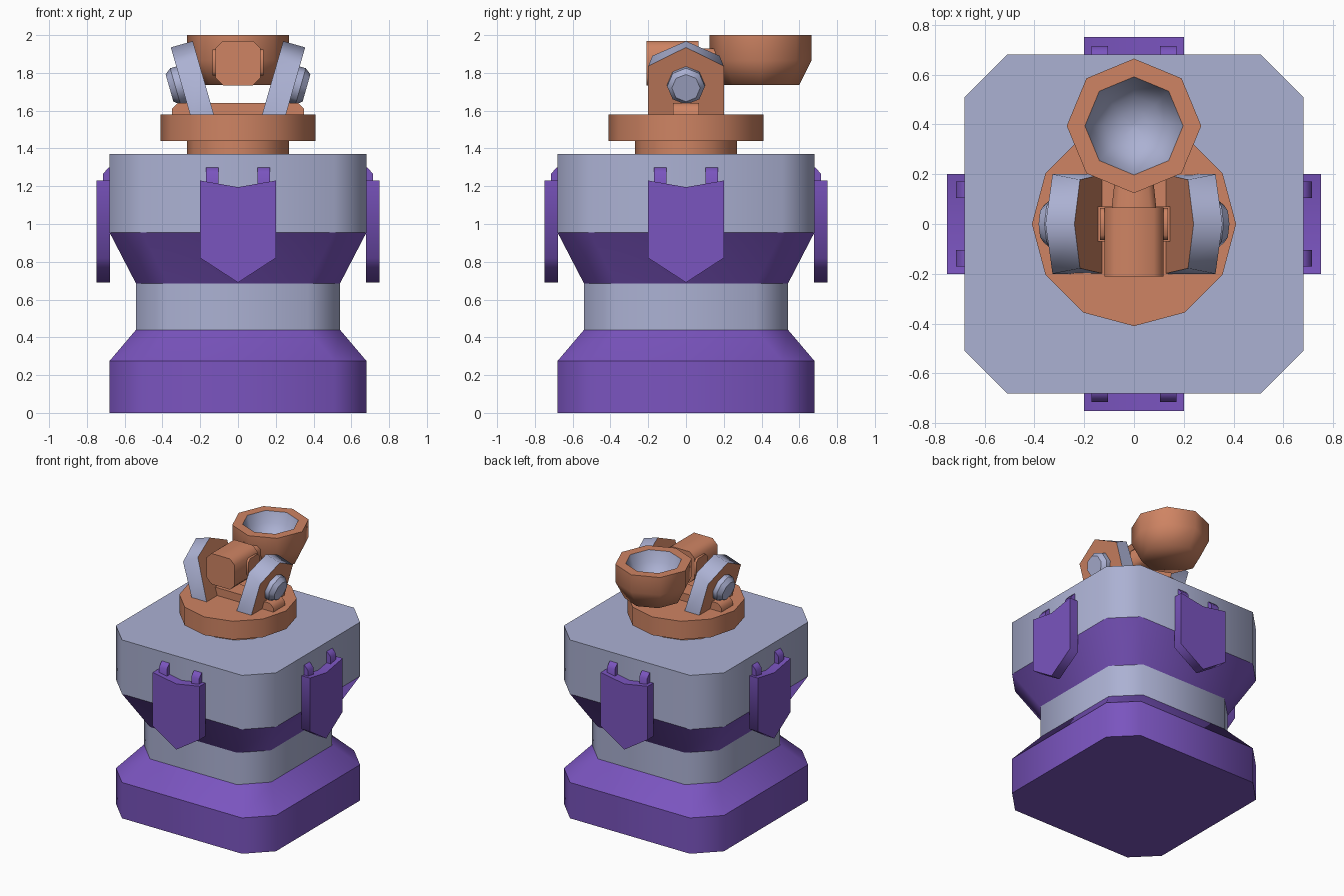
import bpy, bmesh
from math import sin, cos, pi, radians
from mathutils import Matrix, Vector

cube = bpy.data.objects.get("Cube")
if cube:
    bpy.data.objects.remove(cube, do_unlink=True)


def material(name, rgb):
    m = bpy.data.materials.new(name)
    m.use_nodes = True
    m.diffuse_color = (*rgb, 1)
    bsdf = next(n for n in m.node_tree.nodes if n.type == 'BSDF_PRINCIPLED')
    bsdf.inputs["Base Color"].default_value = (*rgb, 1)
    return m


GREY, PURPLE, COPPER = 0, 1, 2
MATS = [material("pale blue grey", (0.41, 0.44, 0.65)),
        material("purple", (0.195, 0.089, 0.52)),
        material("copper", (0.62, 0.23, 0.125))]


def loft(name, rings, bands, caps, hard_rings=False, matrix=Matrix()):
    """Skin a stack of equal-length rings; bands and caps give the colours."""
    bm = bmesh.new()
    loops = [[bm.verts.new(p) for p in ring] for ring in rings]
    n = len(rings[0])
    for a, b, colour in zip(loops, loops[1:], bands):
        for i in range(n):
            j = (i + 1) % n
            bm.faces.new((a[i], a[j], b[j], b[i])).material_index = colour
    for ring, colour in zip((loops[0], loops[-1]), caps):
        bm.faces.new(ring).material_index = colour
    bmesh.ops.recalc_face_normals(bm, faces=bm.faces)
    for f in bm.faces:
        f.smooth = True
    for e in bm.edges:
        e.smooth = e.calc_face_angle(0) < radians(70)
    if hard_rings:
        for ring in loops:
            for i in range(n):
                bm.edges.get((ring[i - 1], ring[i])).smooth = False
    bm.transform(matrix)
    mesh = bpy.data.meshes.new(name)
    bm.to_mesh(mesh)
    bm.free()
    for m in MATS:
        mesh.materials.append(m)
    obj = bpy.data.objects.new(name, mesh)
    bpy.context.collection.objects.link(obj)
    return obj


def chamfered(a, b, c):
    """Rectangle outline with half sizes a, b and corners cut by c."""
    quarter = [(a, b - c), (a - c, b)]
    half = quarter + [(-x, y) for x, y in reversed(quarter)]
    return half + [(-x, -y) for x, y in half]


def circle(sides, r):
    return [(r * cos(2 * pi * i / sides), r * sin(2 * pi * i / sides)) for i in range(sides)]


def at_z(outline, z):
    return [(x, y, z) for x, y in outline]


def at_y(outline, y, z0=0):
    return [(x, y, z + z0) for x, z in outline]


def at_x(outline, x, z0=0):
    return [(x, y, z + z0) for y, z in outline]


def turn(angle):
    return Matrix.Rotation(angle, 4, 'Z')


# Body: chamfered square tower with a narrow waist
profile = [(0.68, 0), (0.68, 0.275), (0.54, 0.44), (0.54, 0.685), (0.68, 0.955), (0.68, 1.37)]
loft("tower_body", [at_z(chamfered(r, r, 0.17), z) for r, z in profile],
     [PURPLE, PURPLE, GREY, PURPLE, GREY], (PURPLE, GREY), True)

# Shield plates with two clips on each side
shield = [(-0.2, 1.23), (0, 1.195), (0.2, 1.23), (0.2, 0.82), (0, 0.69), (-0.2, 0.82)]
clip = [(-0.66, 1.18), (-0.715, 1.18), (-0.715, 1.265), (-0.685, 1.3), (-0.66, 1.3)]
for side, k in (("front", 0), ("left", 1), ("back", 2), ("right", 3)):
    m = turn(k * pi / 2)
    loft(side + "_shield", [at_y(shield, y) for y in (-0.75, -0.678)],
         [PURPLE], (PURPLE, PURPLE), matrix=m)
    for label, x in (("a", -0.137), ("b", 0.137)):
        loft(f"{side}_shield_clip_{label}", [at_x(clip, x + d) for d in (-0.033, 0.033)],
             [PURPLE], (PURPLE, PURPLE), matrix=m)

# Turntable
for name, r, z0, z1 in (("turntable_neck", 0.27, 1.36, 1.45), ("turntable_disc", 0.41, 1.44, 1.58)):
    loft(name, [at_z(circle(12, r), z) for z in (z0, z1)], [COPPER], (COPPER, COPPER))

# Cross bar on the turntable, ends sloped
bar = [(-0.35, 1.57), (0.35, 1.57), (0.35, 1.61), (0.32, 1.64), (-0.32, 1.64), (-0.35, 1.61)]
loft("cross_bar", [at_y(bar, y) for y in (-0.07, 0.07)], [COPPER], (COPPER, COPPER))

# Leaning bracket arms with bolts
inner = [(-0.2, -0.02), (-0.178, 0.326), (0, 0.407), (0.178, 0.326), (0.2, -0.02)]
outer = [(-0.2, -0.02), (-0.2, 0.304), (0, 0.407), (0.2, 0.304), (0.2, -0.02)]
lean = Matrix.Translation((0.127, 0, 1.577)) @ Matrix.Rotation(radians(16), 4, 'Y')
for side, angle in (("left", 0), ("right", pi)):
    m = turn(angle) @ lean
    loft(side + "_bracket", [at_x(inner, 0), at_x(outer, 0.121)], [GREY], (COPPER, COPPER), matrix=m)
    loft(side + "_bolt", [at_x(circle(8, r), x, 0.202)
                          for r, x in ((0.1, 0.11), (0.1, 0.155), (0.075, 0.187))],
         [GREY, GREY], (GREY, GREY), True, m)

# Launcher arm: block, side plates and neck
loft("arm_block", [at_y(chamfered(0.119, 0.118, 0.04), y, 1.852) for y in (-0.21, 0.067)],
     [COPPER], (COPPER, COPPER))
for side, x in (("left", 0.125), ("right", -0.125)):
    loft(side + "_arm_plate", [at_x(chamfered(0.065, 0.07, 0.02), x + d, 1.855) for d in (-0.011, 0.011)],
         [COPPER], (COPPER, COPPER))
loft("arm_neck", [at_y(chamfered(w, 0.075, 0.025), y, 1.855)
                  for w, y in ((0.09, 0.06), (0.075, 0.2))], [COPPER], (COPPER, COPPER))

# Octagonal cup with a hollow bowl
cup = [(0.205, 1.735), (0.27, 1.865), (0.27, 2), (0.197, 2),
       (0.17, 1.92), (0.12, 1.86), (0.06, 1.83), (0.01, 1.82)]
loft("cup", [at_z(circle(8, r), z) for r, z in cup],
     [COPPER] * 3 + [GREY] * 4, (COPPER, GREY), matrix=Matrix.Translation((0, 0.394, 0)))
